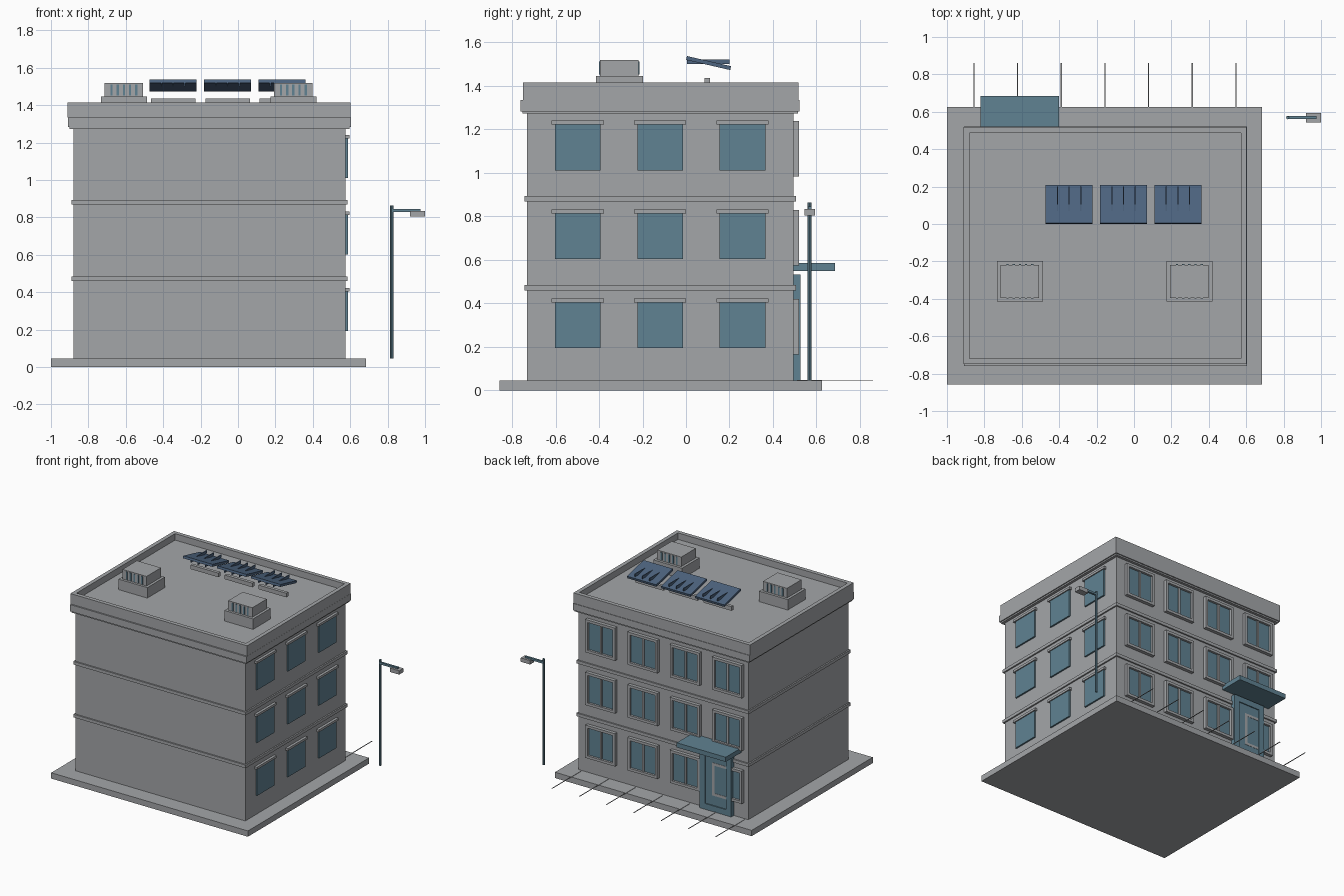
import bpy, bmesh, math
from mathutils import Matrix, Vector

if "Cube" in bpy.data.objects:
    bpy.data.objects.remove(bpy.data.objects["Cube"], do_unlink=True)


def material(name, rgb):
    m = bpy.data.materials.new(name)
    m.use_nodes = True
    m.diffuse_color = (*rgb, 1)
    m.node_tree.nodes["Principled BSDF"].inputs["Base Color"].default_value = (*rgb, 1)
    return m


GREY = material("concrete grey", (0.37, 0.38, 0.395))
BLUE = material("glass blue", (0.117, 0.223, 0.287))
NAVY = material("solar blue", (0.076, 0.13, 0.216))


def boxes(name, spans, mat):
    """One object made of boxes, each given as x, y and z ranges."""
    bm = bmesh.new()
    for span in spans:
        size = [b - a for a, b in span]
        mid = [(a + b) / 2 for a, b in span]
        bmesh.ops.create_cube(bm, size=1, matrix=Matrix.Translation(mid) @ Matrix.Diagonal((*size, 1)))
    mesh = bpy.data.meshes.new(name)
    bm.to_mesh(mesh)
    bm.free()
    mesh.materials.append(mat)
    ob = bpy.data.objects.new(name, mesh)
    bpy.context.collection.objects.link(ob)
    return ob


def around(c, half):
    return (c - half, c + half)


def grown(d, z):
    """Box around the building footprint, grown by d."""
    return ((X0 - d, X1 + d), (Y0 - d, Y1 + d), z)


def ring(u, v, t):
    """Four strips of width t inside the rectangle u by v."""
    return [((u[0], u[0] + t), v), ((u[1] - t, u[1]), v),
            ((u[0] + t, u[1] - t), (v[0], v[0] + t)),
            ((u[0] + t, u[1] - t), (v[1] - t, v[1]))]


X0, X1, Y0, Y1 = -0.88, 0.575, -0.732, 0.494
GROUND = 0.045
FLOOR = 0.409

# Ground slab, walls and storey bands
boxes("ground_slab", [((-1, 0.685), (-0.857, 0.625), (0, GROUND))], GREY)
boxes("walls", [grown(0, (GROUND, 1.3))], GREY)
boxes("storey_bands", [grown(0.011, (0.46 + FLOOR * i, 0.484 + FLOOR * i)) for i in range(2)], GREY)

# Cornice, roof deck and parapet
boxes("cornice", [grown(0.02, (1.272, 1.283)), grown(0.028, (1.283, 1.335))], GREY)
boxes("roof_deck", [grown(0, (1.3, 1.365))], GREY)
boxes("parapet", [(u, v, (1.335, 1.415))
                  for u, v in ring((-0.911, 0.602), (-0.749, 0.518), 0.031)], GREY)

# Side windows with lintels
for storey in range(3):
    z = 0.3 + FLOOR * storey
    for col in range(3):
        y = -0.498 + 0.379 * col
        boxes("side_window", [((X1 - 0.01, X1 + 0.012), around(y, 0.105), around(z, 0.106))], BLUE)
        boxes("side_lintel", [((X1 - 0.01, X1 + 0.02), around(y, 0.12), (z + 0.104, z + 0.122))], GREY)

# Rear windows: framed double panes
for storey in range(3):
    z = 0.293 + FLOOR * storey
    for col in range(4):
        x = 0.372 - 0.362 * col
        boxes("rear_glass", [(around(x, 0.11), (Y1 - 0.01, Y1 + 0.009), around(z, 0.11))], BLUE)
        frame = [(u, (Y1 - 0.01, Y1 + 0.026), v)
                 for u, v in ring(around(x, 0.127), around(z, 0.127), 0.02)]
        frame.append((around(x, 0.008), (Y1, Y1 + 0.018), around(z, 0.108)))
        boxes("rear_window_frame", frame, GREY)

# Rear entrance
DOOR = -0.62
boxes("door_panel", [(around(DOOR, 0.12), (Y1, Y1 + 0.024), (GROUND, 0.52))], BLUE)
boxes("door_frame", [(u, (Y1, Y1 + 0.032), v)
                     for u, v in ring(around(DOOR, 0.135), (GROUND, 0.533), 0.045)], BLUE)
boxes("door_canopy", [((-0.82, -0.4), (Y1, 0.685), (0.55, 0.586))], BLUE)

# Rooftop ventilation units with slats on front and rear
for x in (-0.61, 0.296):
    boxes("vent_base", [(around(x, 0.123), (-0.414, -0.198), (1.36, 1.446))], GREY)
    boxes("vent_body", [(around(x, 0.103), (-0.395, -0.218), (1.446, 1.52))], GREY)
    boxes("vent_slats", [(around(x + 0.033 * i, 0.006), around(y, 0.004), (1.452, 1.512))
                         for i in range(-2, 3) for y in (-0.395, -0.218)], BLUE)

# Tilted solar panels, with fins and mounting rails
for i in range(3):
    x = -0.347 + 0.291 * i
    panel = boxes("solar_panel", [(around(0, 0.125), around(0, 0.104), around(0, 0.009))], NAVY)
    panel.matrix_world = Matrix.Translation((x, 0.104, 1.505)) @ Matrix.Rotation(math.radians(-13), 4, "X")
    boxes("solar_fins", [(around(x + 0.0625 * k, 0.003), (0.005, 0.2), (1.5, 1.522))
                         for k in (-1, 0, 1)], NAVY)
    boxes("solar_rail", [(around(x, 0.119), (0.085, 0.11), (1.405, 1.437))], GREY)

# Street lamp
bpy.ops.mesh.primitive_cylinder_add(vertices=8, radius=0.009, depth=0.82, location=(0.822, 0.568, 0.455))
pole = bpy.context.object
pole.name = "lamp_pole"
pole.data.materials.append(BLUE)
boxes("lamp_arm", [((0.815, 0.975), around(0.569, 0.008), (0.83, 0.846))], BLUE)
boxes("lamp_head", [((0.92, 1), around(0.569, 0.025), (0.804, 0.834))], GREY)

# Parking bay lines behind the building
boxes("parking_lines", [(around(-0.856 + 0.2335 * i, 0.003), (0.51, 0.86), (GROUND, GROUND + 0.003))
                        for i in range(7)], GREY)
